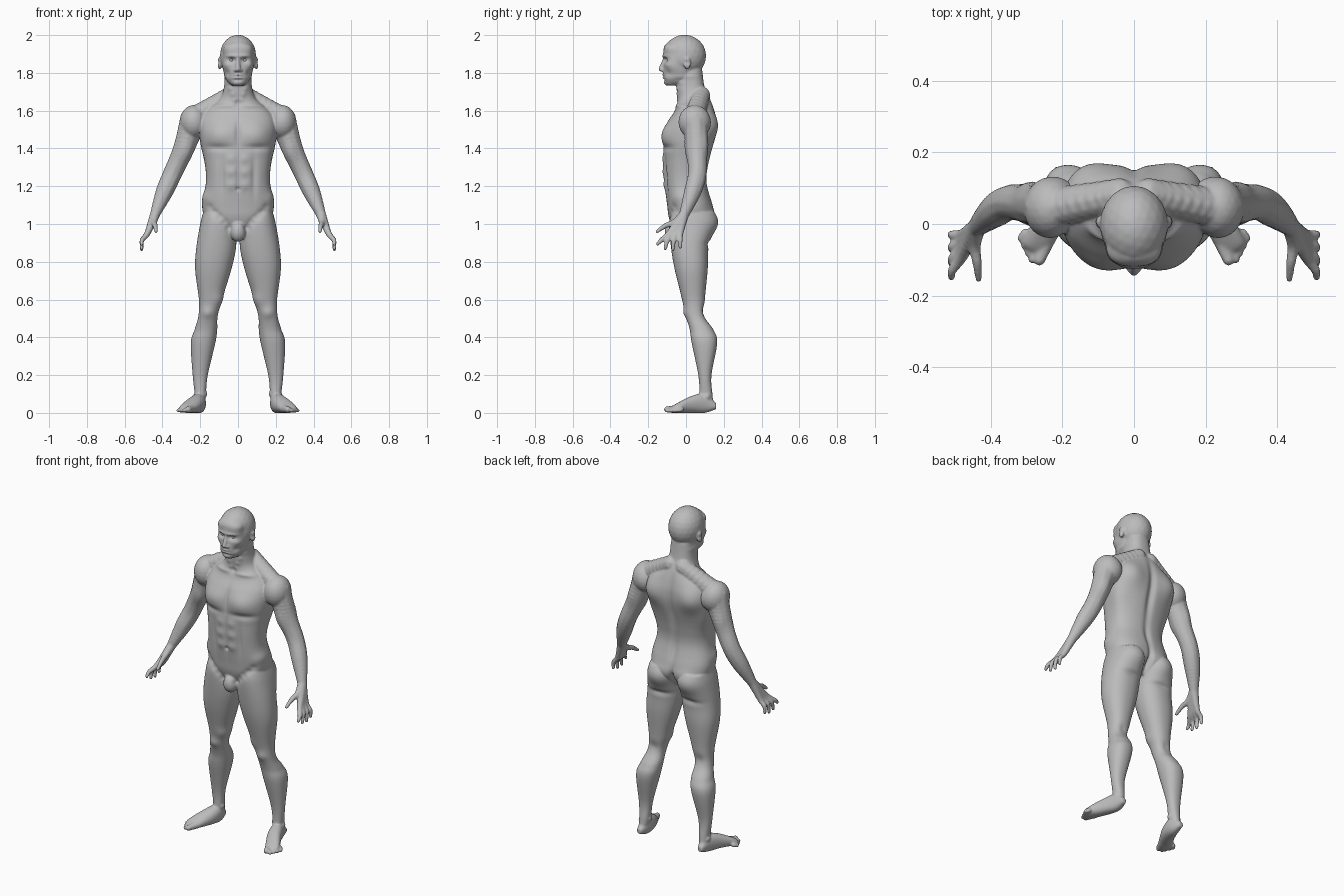
import bpy
import bmesh
from math import cos, sin, exp, pi, copysign
from mathutils import Matrix, Vector

default = bpy.data.objects.get("Cube")
if default:
    bpy.data.objects.remove(default, do_unlink=True)

skin = bpy.data.materials.new("light_grey_skin")
skin.use_nodes = True
grey = (.5, .5, .5, 1)
skin.diffuse_color = grey
skin.node_tree.nodes["Principled BSDF"].inputs["Base Color"].default_value = grey

bm = bmesh.new()


def smooth_rows(rows, steps=8):
    """Fill in between table rows with a Catmull-Rom spline."""
    rows = [Vector(row) for row in rows]
    last = len(rows) - 1
    for i in range(last):
        before, start = rows[max(i - 1, 0)], rows[i]
        end, after = rows[i + 1], rows[min(i + 2, last)]
        for step in range(steps):
            t = step / steps
            slope = end - before
            bend = before * 2 - start * 5 + end * 4 - after
            twist = after - before + (start - end) * 3
            yield start + (slope * t + bend * t ** 2 + twist * t ** 3) / 2
    yield rows[last]


def loft(rows, along="z", power=.9, sides=56):
    """Skin rows of (position, low, high, low, high) along an axis."""
    rings = []
    for place, left, right, front, back in smooth_rows(rows):
        ring = []
        for k in range(sides):
            c, s = cos(2 * pi * k / sides), sin(2 * pi * k / sides)
            a = (left + right + (right - left) * copysign(abs(c) ** power, c)) / 2
            b = (front + back + (back - front) * copysign(abs(s) ** power, s)) / 2
            ring.append(bm.verts.new((a, b, place) if along == "z" else (a, place, b)))
        rings.append(ring)
    for low, high in zip(rings, rings[1:]):
        for k in range(sides):
            n = (k + 1) % sides
            bm.faces.new((low[k], low[n], high[n], high[k]))
    bm.faces.new(rings[0][::-1])
    bm.faces.new(rings[-1])


def centred_loft(rows):
    """Loft rows of (height, half width, front, back) about the middle."""
    loft([(z, -half, half, front, back) for z, half, front, back in rows], power=.82)


def blob(centre, radii, detail=3):
    shape = Matrix.Translation(centre) @ Matrix.Diagonal((*radii, 1))
    bmesh.ops.create_icosphere(bm, subdivisions=detail, radius=1, matrix=shape)


def rod(*joints):
    """Rounded limb through joints of (x, y, z, radius)."""
    for x, y, z, radius in smooth_rows(joints):
        blob((x, y, z), (radius, radius, radius), detail=2)


# Left arm, shoulder cap and neck muscle
wrist = (.44, -.01, 1.05, .027)
rod((.24, .05, 1.55, .07), (.288, .055, 1.4, .056), (.345, .06, 1.27, .051),
    (.39, .035, 1.17, .047), wrist)
blob((.235, .045, 1.54), (.073, .085, .09))
rod((.04, .08, 1.68, .05), (.22, .045, 1.575, .055))

# Left fingers fan out from the wrist and fill the palm
for i in range(4):
    t = i / 3
    rod(wrist, (.48, .06 * t - .09, .95, .017),
        (.508, .1 * t - .13, .915, .013),
        (.51, .12 * t - .15, .865 + .08 * (t - .6) ** 2, .01))
rod(wrist, (.445, -.06, 1.01, .018), (.438, -.11, .99, .014), (.434, -.153, .96, .01))

# Left leg
loft([(1.06, .02, .185, -.08, .14), (1, .01, .2, -.09, .15),
      (.88, .01, .22, -.08, .12), (.76, .035, .227, -.06, .115),
      (.6, .085, .207, -.02, .1), (.51, .108, .21, 0, .1),
      (.44, .11, .23, .02, .145), (.37, .12, .25, .03, .165),
      (.2, .16, .24, .065, .135), (.1, .17, .23, .07, .14), (.02, .18, .23, .06, .15)])
blob((.175, .1, .1), (.012, .018, .018))
blob((.226, .11, .085), (.012, .018, .018))

# Left foot and toes
loft([(.16, .19, .22, .02, .05), (.1, .17, .24, 0, .1), (.03, .18, .27, 0, .09),
      (-.05, .22, .31, 0, .05), (-.08, .24, .29, 0, .03)], along="y")
rod((.243, -.05, .022, .021), (.264, -.1, .018, .017))
for i in range(4):
    t = i / 3
    rod((.268 + .035 * t, .035 * t - .06, .018, .014),
        (.286 + .03 * t, .06 * t - .1, .012, .011))

# Left ear and nostril wing
blob((.097, .006, 1.852), (.013, .02, .033))
blob((.014, -.124, 1.814), (.009, .011, .008))

# Mirror every left part to the right
copy = bmesh.ops.duplicate(bm, geom=bm.verts[:] + bm.edges[:] + bm.faces[:])["geom"]
for item in copy:
    if isinstance(item, bmesh.types.BMVert):
        item.co.x *= -1

# Torso and neck
centred_loft([(.95, .1, -.06, .08), (1.03, .17, -.09, .14), (1.1, .19, -.1, .14),
              (1.22, .17, -.115, .11), (1.32, .175, -.12, .12), (1.46, .2, -.115, .155),
              (1.54, .2, -.095, .16), (1.6, .17, -.06, .15), (1.66, .1, -.045, .13),
              (1.72, .075, -.05, .1), (1.82, .065, -.05, .085)])
blob((0, -.07, .96), (.042, .042, .055))

# Skull, face, nose and lips
blob((0, -.008, 1.89), (.097, .115, .112))
centred_loft([(1.735, .035, -.105, -.03), (1.78, .07, -.12, .03), (1.86, .085, -.118, .05),
              (1.93, .08, -.118, 0), (1.96, .05, -.1, 0)])
rod((0, -.116, 1.872, .009), (0, -.132, 1.82, .014))
for z in (1.787, 1.774):
    blob((0, -.115, z), (.025, .012, .007))

# Fuse the parts into one skin
bmesh.ops.recalc_face_normals(bm, faces=bm.faces[:])
mesh = bpy.data.meshes.new("body")
bm.to_mesh(mesh)
bm.free()
body = bpy.data.objects.new("body", mesh)
bpy.context.collection.objects.link(body)
bpy.context.view_layer.objects.active = body
body.select_set(True)
remesh = body.modifiers.new("fuse", "REMESH")
remesh.mode = "VOXEL"
remesh.voxel_size = .0055
soften = body.modifiers.new("soften", "SMOOTH")
soften.iterations = 5
for modifier in ("fuse", "soften"):
    bpy.ops.object.modifier_apply(modifier=modifier)
surface = [(vertex.co, vertex.normal.copy()) for vertex in body.data.vertices]


def swell(centre, size, amount, wide=1, tall=1):
    """Raise or sink the skin around a spot on both sides of the body."""
    middle = Vector(centre)
    for point, normal in surface:
        up = (point.z - middle.z) / (size * tall)
        if abs(up) < 2:
            across = (abs(point.x) - middle.x) / (size * wide)
            deep = (point.y - middle.y) / max(size, .05)
            distance = up * up + across * across + deep * deep
            if distance < 5:
                point += normal * amount * exp(-distance)


def swell_line(start, end, size, amount, count=5):
    for i in range(count):
        swell(Vector(start).lerp(Vector(end), i / (count - 1)), size, amount)


# Chest and collar bones
swell((.09, -.1, 1.47), .06, .022, wide=1.3)
swell((.1, -.1, 1.405), .018, -.01, wide=4)
swell((0, -.11, 1.48), .014, -.009, tall=5)
swell((.1, -.05, 1.625), .011, .008, wide=7)
swell((0, -.05, 1.64), .02, -.01)

# Belly and groin
swell((0, -.11, 1.25), .01, -.006, tall=10)
swell((.085, -.1, 1.25), .016, -.008, tall=6)
swell((0, -.11, 1.185), .01, -.009)
for z in (1.345, 1.275, 1.205):
    swell((.036, -.11, z), .025, .006)
swell((.165, -.02, 1.14), .03, .008)
swell_line((.15, -.08, 1.09), (.05, -.09, .98), .018, -.006)

# Spine, shoulder blades, flanks and buttocks
swell((0, .15, 1.42), .022, -.016, tall=9)
swell((0, .11, 1.16), .02, -.01, tall=5)
swell((.13, .14, 1.52), .07, .024)
swell((.17, .07, 1.4), .05, .01, tall=2)
swell((.09, .14, 1.01), .065, .02)
swell((0, .13, 1), .014, -.025, tall=5)
swell((.1, .12, .895), .016, -.01, wide=4)

# Arm and leg muscles
swell((.27, 0, 1.38), .04, .01, tall=1.5)
swell((.3, .12, 1.42), .04, .01, tall=1.5)
swell((.16, 0, .53), .028, .009)
swell((.1, .01, .6), .035, .008)
swell((.155, .1, .54), .03, -.008)

# Neck and face
swell_line((.062, 0, 1.78), (.015, -.045, 1.655), .015, .005)
swell((.036, -.115, 1.868), .013, -.017, wide=1.5)
swell((.03, -.118, 1.889), .008, .006, wide=4)
swell((.062, -.09, 1.842), .016, .005)
swell((.06, -.095, 1.797), .02, -.009)
swell((.088, -.07, 1.9), .035, -.006)
swell((0, -.12, 1.781), .005, -.006, wide=5)
swell((0, -.118, 1.762), .006, -.005, wide=5)
swell((0, -.115, 1.747), .012, .006, wide=2)
swell((.108, 0, 1.856), .012, -.007)

# Eyes
for name, side in (("left_eye", 1), ("right_eye", -1)):
    bpy.ops.mesh.primitive_uv_sphere_add(radius=.014, location=(side * .036, -.088, 1.868))
    eye = bpy.context.object
    eye.name = name
    eye.data.materials.append(skin)
    eye.data.shade_smooth()

body.data.materials.clear()
body.data.materials.append(skin)
body.data.shade_smooth()
